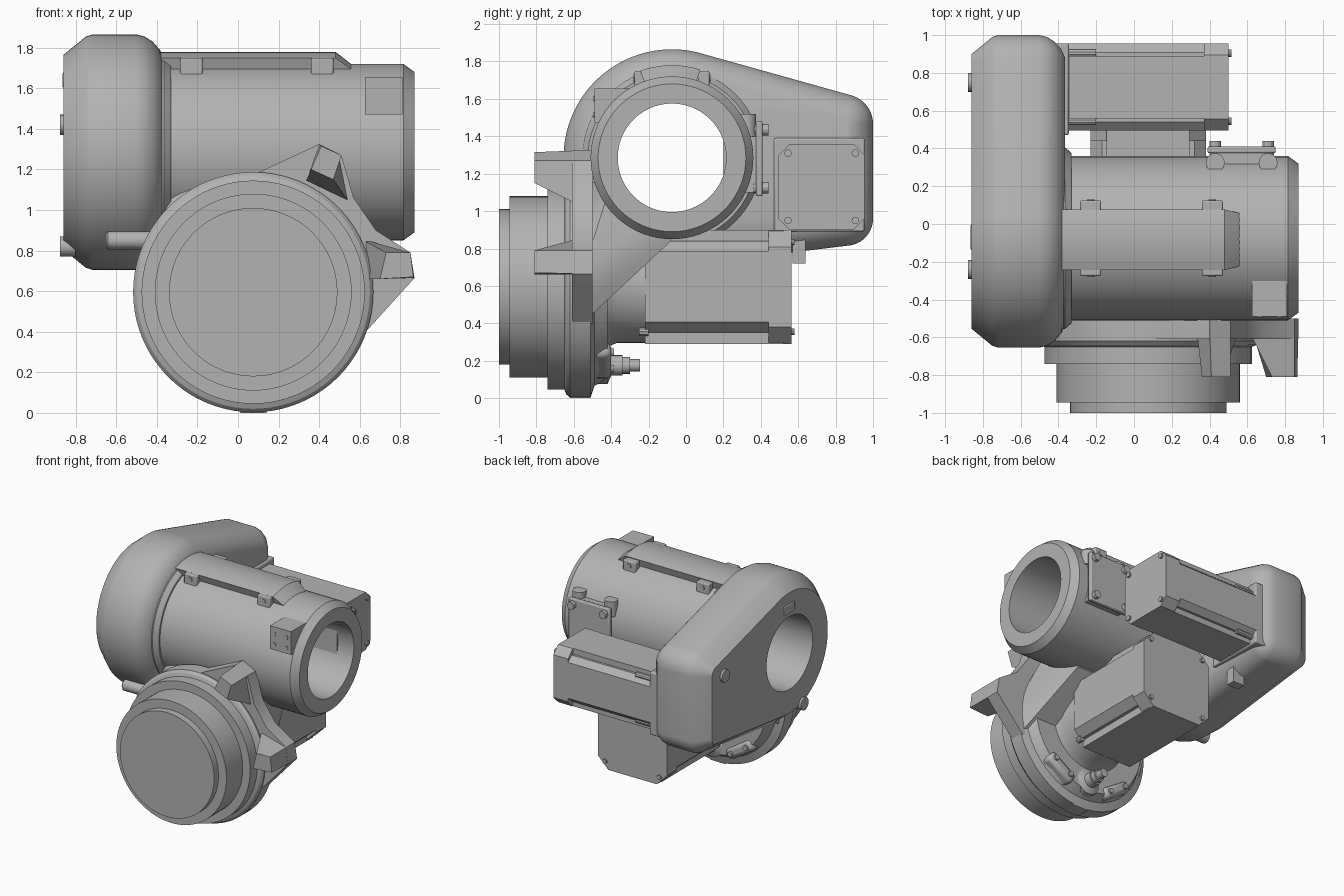
import bpy, bmesh, math
from mathutils import Vector

if "Cube" in bpy.data.objects:
    bpy.data.objects.remove(bpy.data.objects["Cube"], do_unlink=True)

grey = bpy.data.materials.new("cast grey")
grey.use_nodes = True
COLOUR = (0.45, 0.45, 0.45, 1)
grey.diffuse_color = COLOUR
grey.node_tree.nodes["Principled BSDF"].inputs["Base Color"].default_value = COLOUR

TUBE = (-0.075, 1.285)   # y, z of the hollow tube axis
DISC = (0.075, 0.595)    # x, z of the round flange axis


def place(axis, a, u, v):
    return Vector({"x": (a, u, v), "y": (u, a, v), "z": (u, v, a)}[axis])


def finish(name, bm, bevel=0):
    bmesh.ops.recalc_face_normals(bm, faces=bm.faces)
    me = bpy.data.meshes.new(name)
    bm.to_mesh(me)
    bm.free()
    me.materials.append(grey)
    ob = bpy.data.objects.new(name, me)
    bpy.context.scene.collection.objects.link(ob)
    if bevel:
        m = ob.modifiers.new("bevel", "BEVEL")
        m.width, m.segments = bevel, 2
    return ob


def loft(name, rings, bevel=0):
    """Skin a run of equal rings and cap both ends."""
    bm = bmesh.new()
    rows = [[bm.verts.new(p) for p in ring] for ring in rings]
    n = len(rows[0])
    for a, b in zip(rows, rows[1:]):
        for i in range(n):
            j = (i + 1) % n
            bm.faces.new((a[i], a[j], b[j], b[i]))
    bm.faces.new(rows[0])
    bm.faces.new(rows[-1])
    return finish(name, bm, bevel)


def lathe(name, axis, centre, profile, n=64):
    ang = [2 * math.pi * i / n for i in range(n)]
    return loft(name, [[place(axis, a, centre[0] + r * math.cos(t), centre[1] + r * math.sin(t))
                        for t in ang] for a, r in profile])


def rod(name, axis, centre, a0, a1, r, n=16):
    return lathe(name, axis, centre, [(a0, r), (a1, r)], n)


def prism(name, axis, points, a0, a1, bevel=0):
    return loft(name, [[place(axis, a, u, v) for u, v in points] for a in (a0, a1)], bevel)


def box(name, x, y, z, bevel=0):
    return prism(name, "z", [(x[0], y[0]), (x[1], y[0]), (x[1], y[1]), (x[0], y[1])], *z, bevel)


def hull(name, points):
    bm = bmesh.new()
    for p in points:
        bm.verts.new(p)
    res = bmesh.ops.convex_hull(bm, input=bm.verts)
    junk = {g for g in res["geom_interior"] + res["geom_unused"] if isinstance(g, bmesh.types.BMVert)}
    bmesh.ops.delete(bm, geom=list(junk), context="VERTS")
    return finish(name, bm)


def motor_section(centre, h):
    """Square with stepped, chamfered corners."""
    corner = [(1, 0.62), (0.8, 0.8), (0.72, 0.8), (0.72, 1)]
    pts = []
    for sx, sy in ((1, 1), (-1, 1), (-1, -1), (1, -1)):
        run = corner if sx * sy > 0 else corner[::-1]
        pts += [(centre[0] + sx * h * u, centre[1] + sy * h * v) for u, v in run]
    return pts


def end_plate(centre, h, c):
    return [(centre[0] + u * h, centre[1] + v * h) for u, v in
            ((1, c), (c, 1), (-c, 1), (-1, c), (-1, -c), (-c, -1), (c, -1), (1, -c))]


# Hollow tube with chamfered end
tube = lathe("main_tube", "x", TUBE, [(-0.5, 0.435), (0.815, 0.435), (0.87, 0.395)], 72)
collar = lathe("tube_collar", "x", TUBE, [(-0.45, 0.48), (-0.365, 0.48), (-0.33, 0.45), (-0.33, 0.43)])


# Belt cover: rounded outline drawn round three circles, inset at both ends
def cover_ring(x, inset, n=96):
    circles = [(TUBE[0], TUBE[1], 0.58), (0.84, 1.465, 0.16), (0.855, 0.96, 0.145)]
    ring = []
    for i in range(n):
        t = 2 * math.pi * (i + 0.5) / n
        c, s = math.cos(t), math.sin(t)
        y, z, r = max(circles, key=lambda k: k[0] * c + k[1] * s + k[2])
        ring.append(Vector((x, y + (r - inset) * c, z + (r - inset) * s)))
    return ring


cover = loft("belt_cover", [cover_ring(x, d) for x, d in (
    (-0.86, 0.1), (-0.75, 0.01), (-0.72, 0), (-0.5, 0), (-0.46, 0.01),
    (-0.42, 0.035), (-0.385, 0.075), (-0.365, 0.12))])

# Casting that joins the flange to the tube
arc = [math.radians(a) for a in range(-15, 196, 10)]
casting = hull("joint_casting",
               [(DISC[0] + 0.56 * math.cos(t), -0.5, DISC[1] + 0.56 * math.sin(t)) for t in arc]
               + [(x, y, z) for x in (-0.3, 0.46) for y, z in ((-0.08, 0.84), (-0.08, 0.95), (-0.4, 1.15))])

# Bore through tube and cover
bore = rod("bore_cutter", "x", TUBE, -1.2, 1.2, 0.29, 72)
bore.hide_render = True
for ob in (tube, collar, cover, casting):
    m = ob.modifiers.new("bore", "BOOLEAN")
    m.operation, m.object, m.solver = "DIFFERENCE", bore, "EXACT"
    bpy.context.view_layer.objects.active = ob
    bpy.ops.object.modifier_apply(modifier=m.name)
bpy.data.objects.remove(bore, do_unlink=True)

# Round flange and stepped output, with motor neck behind
lathe("round_flange", "y", DISC, [
    (-1, 0.415), (-0.945, 0.415), (-0.945, 0.485), (-0.74, 0.485), (-0.74, 0.55), (-0.65, 0.55),
    (-0.64, 0.575), (-0.62, 0.592), (-0.51, 0.592), (-0.49, 0.53), (-0.42, 0.49), (-0.42, 0.32),
    (-0.37, 0.3), (-0.2, 0.3)], 80)
box("flange_key", (0.01, 0.14), (-0.62, -0.51), (0, 0.03))

# Lug plate and the two forward horns
prism("lug_plate", "y", [(0.1, 1.185), (0.4, 1.325), (0.51, 1.27), (0.57, 1.06), (0.68, 0.9),
                         (0.85, 0.79), (0.87, 0.665), (0.63, 0.4), (0.3, 0.6)], -0.61, -0.5)


def horn(name, root, tip):
    loft(name, [[Vector((x, -0.55, z)) for x, z in root], [Vector((x, -0.81, z)) for x, z in tip]])


horn("upper_horn", [(0.33, 1.13), (0.4, 1.325), (0.51, 1.27), (0.56, 1.02)],
     [(0.36, 1.2), (0.41, 1.315), (0.51, 1.27), (0.47, 1.15)])
horn("lower_horn", [(0.62, 0.66), (0.6, 0.86), (0.85, 0.79), (0.87, 0.665)],
     [(0.7, 0.66), (0.73, 0.79), (0.85, 0.79), (0.865, 0.67)])

# Clamp lugs and connector behind the flange
for side in (-1, 1):
    t = math.radians(-90 + side * 33)
    c = Vector((DISC[0] + 0.47 * math.cos(t), -0.45, DISC[1] + 0.47 * math.sin(t)))
    lug = box("clamp_lug", (-0.13, 0.13), (-0.06, 0.05), (-0.045, 0.045), 0.03)
    lug.location = c
    lug.rotation_euler = (0, -(t + math.pi / 2), 0)
    for k in (-0.08, 0.08):
        rod("lug_bolt", "y", (c.x - k * math.sin(t), c.z + k * math.cos(t)), -0.45, -0.385, 0.02, 12)
lathe("rear_connector", "y", (DISC[0], 0.175), [
    (-0.5, 0.1), (-0.42, 0.1), (-0.4, 0.055), (-0.34, 0.055), (-0.34, 0.045), (-0.3, 0.045),
    (-0.3, 0.033), (-0.245, 0.033)], 20)
lathe("side_connector", "x", (-0.5, 0.85), [(-0.65, 0.035), (-0.64, 0.045), (-0.4, 0.045)], 20)

# Lower motor, pointing back
prism("lower_motor", "y", motor_section(DISC, 0.305), -0.22, 0.52)
prism("lower_motor_cap", "y", end_plate(DISC, 0.305, 0.7), 0.44, 0.565)
for u in (-0.24, 0.24):
    for v in (-0.24, 0.24):
        rod("motor_bolt", "y", (DISC[0] + u, DISC[1] + v), 0.55, 0.58, 0.018, 10)
        rod("motor_front_bolt", "y", (DISC[0] + u, DISC[1] + v), -0.25, -0.2, 0.025, 10)

# Upper motor, parallel to the tube
M = (0.725, 1.13)
prism("upper_motor", "x", motor_section(M, 0.23), -0.4, 0.47)
prism("upper_motor_cap", "x", end_plate(M, 0.23, 0.74), 0.37, 0.5)
box("motor_mount", (-0.5, -0.345), (0.47, 0.955), (0.89, 1.39), 0.01)
for u in (-0.18, 0.18):
    for v in (-0.18, 0.18):
        rod("motor_bolt", "x", (M[0] + u, M[1] + v), 0.48, 0.515, 0.02, 10)
        rod("motor_front_bolt", "x", (M[0] + u, M[1] + v), -0.35, -0.2, 0.022, 10)
box("mount_tab", (-0.5, -0.4), (0.57, 0.64), (0.72, 0.9))


# Curved rail on top of the tube, with a sloped end
def rail_ring(x, r):
    angs = [math.radians(110 - 4.2 * i) for i in range(10)]
    return ([Vector((x, TUBE[0] + r * math.cos(a), TUBE[1] + r * math.sin(a))) for a in angs]
            + [Vector((x, TUBE[0] + 0.4 * math.cos(a), TUBE[1] + 0.4 * math.sin(a))) for a in angs[::-1]])


loft("top_rail", [rail_ring(x, r) for x, r in ((-0.45, 0.495), (0.48, 0.495), (0.57, 0.425))])
for x in (-0.23, 0.415):
    for y, s in ((-0.245, -1), (0.095, 1)):
        box("rail_tab", (x - 0.055, x + 0.055), (y - 0.03, y + 0.03), (1.65, 1.75), 0.008)
        rod("rail_screw", "y", (x, 1.71), y, y + s * 0.036, 0.02, 12)

# Front pad on the tube with four screws
box("front_pad", (0.625, 0.81), (-0.49, -0.3), (1.47, 1.655))
for x in (0.665, 0.77):
    for z in (1.515, 1.6):
        rod("pad_screw", "y", (x, z), -0.495, -0.45, 0.015, 12)

# Rear junction plate with bolts
box("junction_base", (0.42, 0.73), (0.2, 0.38), (1.1, 1.47))
box("junction_plate", (0.39, 0.75), (0.375, 0.41), (1.08, 1.48), 0.008)
for x in (0.43, 0.71):
    rod("junction_post", "z", (x, 0.325), 1.4, 1.52, 0.05, 16)
    for z in (1.125, 1.435):
        rod("junction_bolt", "y", (x, z), 0.36, 0.44, 0.03, 12)

# Bolts and rim block on the cover face
for y, z in ((0.75, 1.42), (-0.24, 0.82)):
    rod("cover_bolt", "x", (y, z), -0.878, -0.8, 0.05, 20)
box("cover_block", (-0.865, -0.8), (-0.14, 0.0), (1.6, 1.68), 0.01)

# Smooth curved surfaces, keep edges sharp
bpy.context.view_layer.update()
bpy.ops.object.select_all(action="DESELECT")
for ob in bpy.context.scene.objects:
    if ob.type == "MESH" and grey.name in ob.data.materials:
        ob.select_set(True)
        bpy.context.view_layer.objects.active = ob
bpy.ops.object.shade_smooth_by_angle(angle=math.radians(25))
